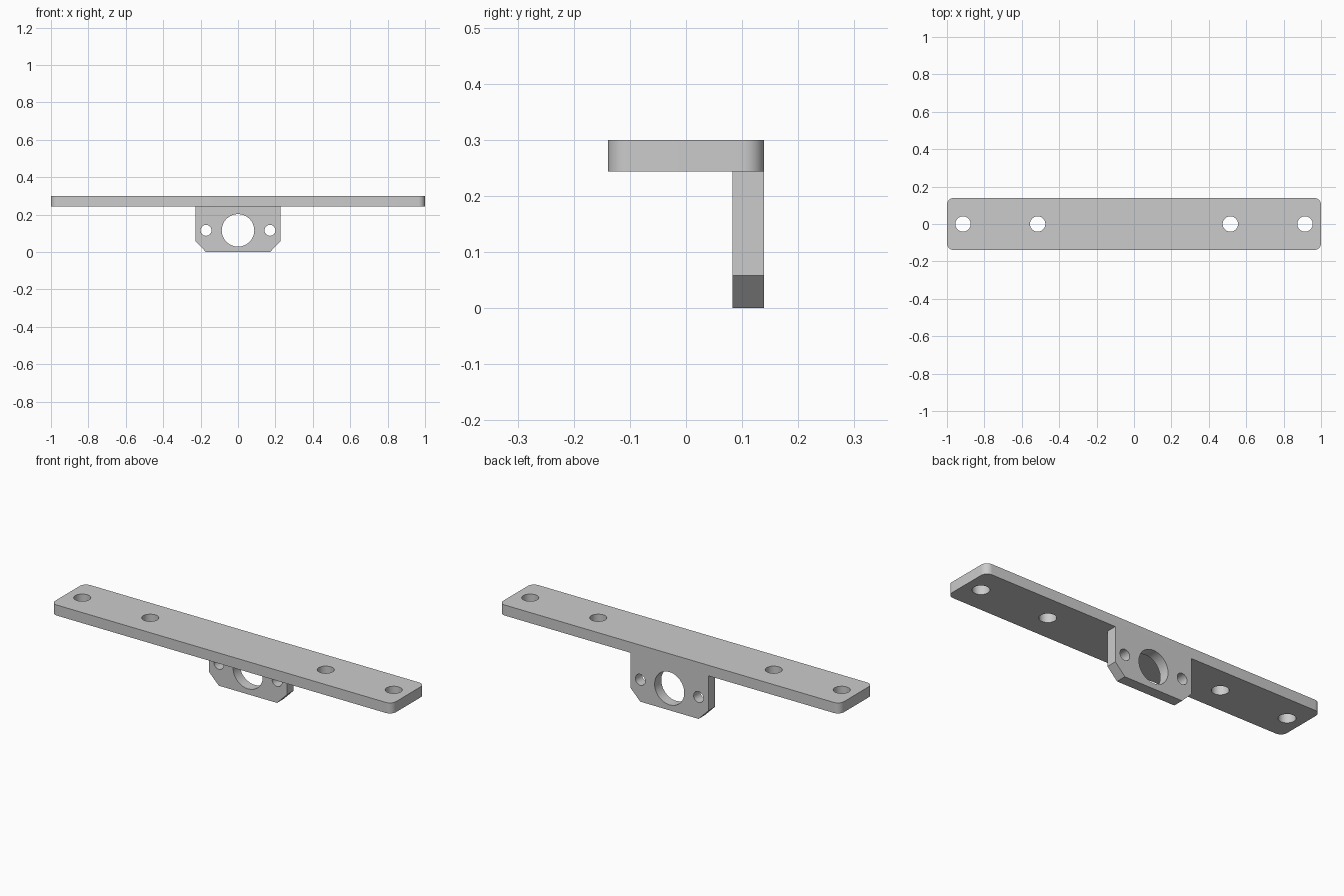
import bpy, bmesh, math
from mathutils import Matrix, Vector

cube = bpy.data.objects.get("Cube")
if cube:
    bpy.data.objects.remove(cube, do_unlink=True)

HALF_DEPTH, TOP, THICK = 0.139, 0.30, 0.056
UNDERSIDE = TOP - THICK

grey = bpy.data.materials.new("light_grey")
grey.use_nodes = True
colour = (0.6, 0.6, 0.6, 1)
grey.diffuse_color = colour
grey.node_tree.nodes["Principled BSDF"].inputs["Base Color"].default_value = colour


def finish(name, bm):
    bmesh.ops.recalc_face_normals(bm, faces=bm.faces)
    mesh = bpy.data.meshes.new(name)
    bm.to_mesh(mesh)
    bm.free()
    mesh.materials.append(grey)
    obj = bpy.data.objects.new(name, mesh)
    bpy.context.collection.objects.link(obj)
    return obj


def prism(name, outline, push):
    """Extrude a closed outline along a vector."""
    bm = bmesh.new()
    face = bm.faces.new([bm.verts.new(p) for p in outline])
    new = bmesh.ops.extrude_face_region(bm, geom=[face])["geom"]
    bmesh.ops.translate(bm, vec=Vector(push),
                        verts=[v for v in new if isinstance(v, bmesh.types.BMVert)])
    return finish(name, bm)


def add_cylinder(bm, centre, radius, axis):
    turn = Matrix.Rotation(math.pi / 2, 4, 'X') if axis == 'Y' else Matrix()
    bmesh.ops.create_cone(bm, cap_ends=True, segments=48, radius1=radius, radius2=radius,
                          depth=0.2, matrix=Matrix.Translation(centre) @ turn)


def apply_boolean(target, tool, operation):
    mod = target.modifiers.new(operation.lower(), 'BOOLEAN')
    mod.operation, mod.solver, mod.object = operation, 'EXACT', tool
    bpy.context.view_layer.objects.active = target
    bpy.ops.object.modifier_apply(modifier=mod.name)
    bpy.data.objects.remove(tool, do_unlink=True)


# Long mounting plate with rounded corners
R, STEPS = 0.036, 10
outline = []
for quarter, (sx, sy) in enumerate([(1, 1), (-1, 1), (-1, -1), (1, -1)]):
    for i in range(STEPS + 1):
        a = (quarter + i / STEPS) * math.pi / 2
        outline.append((sx * (1 - R) + R * math.cos(a),
                        sy * (HALF_DEPTH - R) + R * math.sin(a), UNDERSIDE))
bracket = prism("mounting_bracket", outline, (0, 0, THICK))

# Hanging tab with chamfered lower corners, flush with the back
half = [(0.171, 0), (0.228, 0.058), (0.228, UNDERSIDE + THICK / 2)]
profile = half + [(-x, z) for x, z in reversed(half)]
tab = prism("hanging_tab", [(x, HALF_DEPTH, z) for x, z in profile], (0, -THICK, 0))
apply_boolean(bracket, tab, 'UNION')

# Screw holes in the plate, sensor hole and bolt holes in the tab
bm = bmesh.new()
for side in (-1, 1):
    for x in (0.515, 0.914):
        add_cylinder(bm, (side * x, 0, TOP), 0.041, 'Z')
    add_cylinder(bm, (side * 0.171, HALF_DEPTH, 0.116), 0.029, 'Y')
add_cylinder(bm, (0, HALF_DEPTH, 0.116), 0.087, 'Y')
apply_boolean(bracket, finish("hole_cutters", bm), 'DIFFERENCE')

# Smooth the round walls, keep the machined edges sharp
bpy.ops.object.select_all(action='DESELECT')
bracket.select_set(True)
bpy.context.view_layer.objects.active = bracket
bpy.ops.object.shade_smooth_by_angle(angle=math.radians(30))
